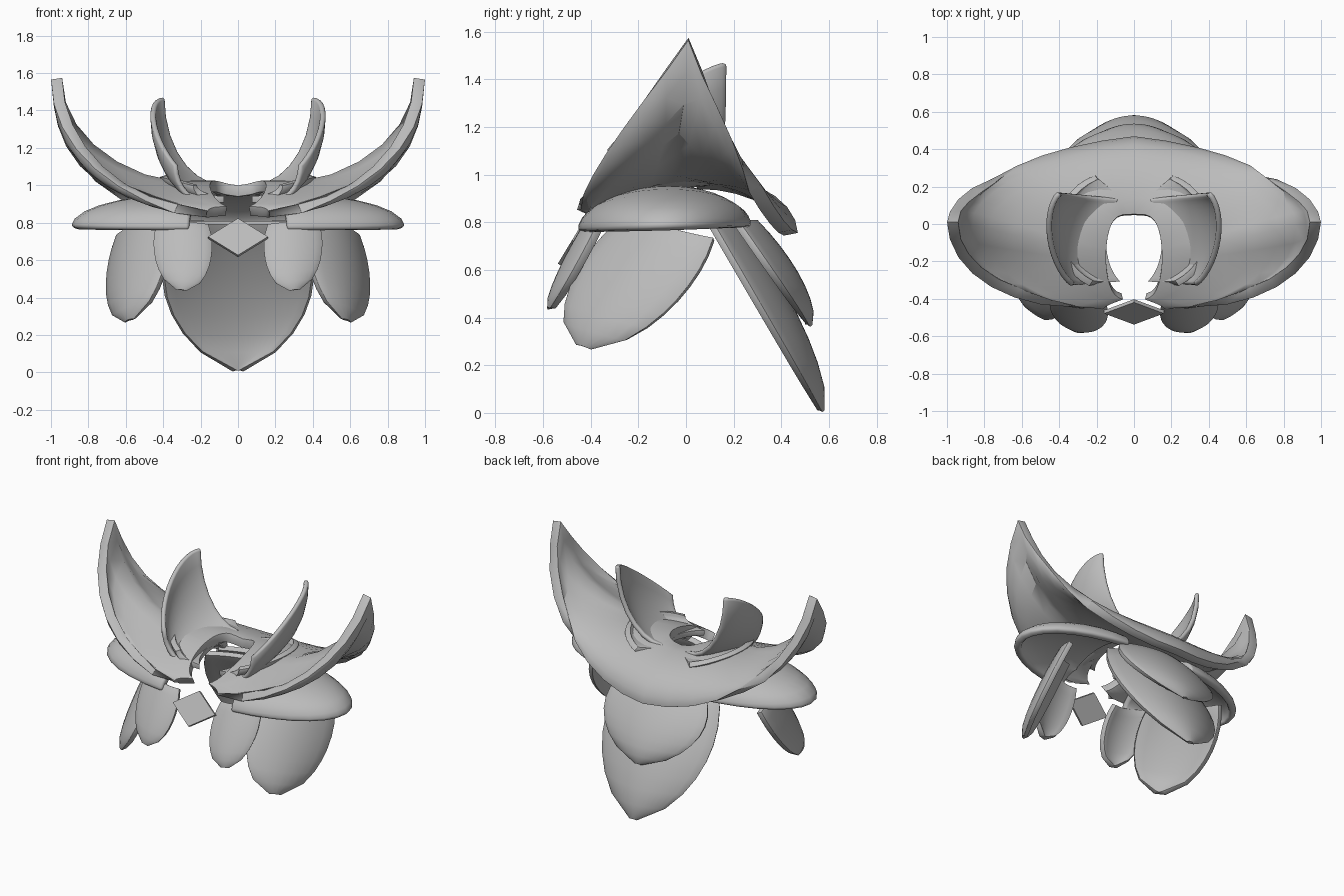
import bpy
import math
from mathutils import Vector

cube = bpy.data.objects.get("Cube")
if cube:
    bpy.data.objects.remove(cube)

grey = bpy.data.materials.new("plain_grey")
grey.use_nodes = True
colour = (0.5, 0.5, 0.5, 1)
grey.diffuse_color = colour
grey.node_tree.nodes["Principled BSDF"].inputs["Base Color"].default_value = colour


def finish(obj):
    """Give a part its colour and smooth shading with sharp edges kept."""
    obj.data.materials.append(grey)
    bpy.ops.object.select_all(action="DESELECT")
    obj.select_set(True)
    bpy.context.view_layer.objects.active = obj
    bpy.ops.object.shade_smooth_by_angle(angle=math.radians(50))


def shell(name, rows, thickness):
    """Skin rows of points, mirror them to the other side and thicken."""
    count = len(rows[0])
    verts = [point for row in rows for point in row]
    faces = []
    for r in range(len(rows) - 1):
        for i in range(count - 1):
            first = r * count + i
            faces.append((first, first + 1, first + count + 1, first + count))
    mesh = bpy.data.meshes.new(name)
    mesh.from_pydata(verts, [], faces)
    obj = bpy.data.objects.new(name, mesh)
    bpy.context.collection.objects.link(obj)
    mirror = obj.modifiers.new("mirror", "MIRROR")
    mirror.use_clip = True
    solid = obj.modifiers.new("solid", "SOLIDIFY")
    solid.thickness = thickness
    solid.offset = 0
    rim = obj.modifiers.new("rim", "BEVEL")
    rim.width = thickness * 0.4
    rim.segments = 2
    rim.angle_limit = math.radians(60)
    finish(obj)


def bowl(name, start, end, inner, outer, thickness, ribs=14, steps=7):
    """Elliptical ribs fanned around the neck, from back to front in degrees."""
    rows = []
    for r in range(ribs + 1):
        turn = math.radians(start + (end - start) * r / ribs)
        sine, cosine = math.sin(turn), math.cos(turn)
        a, b = Vector(inner(sine, cosine)), Vector(outer(sine, cosine))
        row = []
        for i in range(steps + 1):
            arc = math.pi / 2 * i / steps
            point = a.lerp(b, math.sin(arc))
            point.z = a.z + (b.z - a.z) * (1 - math.cos(arc))
            row.append(point)
        rows.append(row)
    shell(name, rows, thickness)


def leaf(name, base, tip, side, bow, thickness, taper=0.5, steps=8):
    """Cupped petal, widest a third of the way from base to tip."""
    base, tip, side, bow = map(Vector, (base, tip, side, bow))
    first = -1 if base.x else 0
    rows = []
    for r in range(steps + 1):
        s = r / steps
        width = (1 - ((s - 0.35) / 0.655) ** 2) ** taper
        row = []
        for i in range(steps + 1):
            t = first + (1 - first) * i / steps
            row.append(base.lerp(tip, s) + width * (side * t + bow * (1 - t * t)))
        rows.append(row)
    shell(name, rows, thickness)


# Main collar, rising to a pointed wing on each side
bowl("collar_wings", 0, 170,
     lambda s, c: (0.15 * s ** 0.5, 0.22 * c - 0.17, 0.91 + 0.06 * (c + s)),
     lambda s, c: (0.97 * s, 0.01 + 0.43 * c - 0.1 * abs(s * c),
                   1.57 - 0.78 * abs(c) - 0.04 * c),
     0.06, ribs=17)

# Upright inner horns beside the neck
bowl("inner_horns", 25, 155,
     lambda s, c: (0.11 + 0.04 * s - 0.05 * c, 0.25 * c - 0.09, 0.95 + 0.05 * c),
     lambda s, c: (0.3 + 0.15 * s + 0.04 * c, 0.27 * c - 0.08,
                   1.25 + 0.2 * c + 0.09 * s), 0.03)

# Low dishes under the horns
bowl("inner_dishes", 25, 150,
     lambda s, c: (0.15 * s, 0.25 * c - 0.09, 0.95 + 0.03 * c),
     lambda s, c: (0.4 * s ** 0.8, 0.32 * c - 0.04, 0.95 + 0.1 * s), 0.035)

# Flat shoulder plates under the wings
bowl("shoulder_plates", 12, 168,
     lambda s, c: (0.24, 0.23 * c - 0.07, 0.84 + 0.09 * s),
     lambda s, c: (0.1 + 0.77 * s, 0.35 * c - 0.09, 0.77 + 0.01 * c), 0.05)

# Hanging petals at the front and sides
leaf("front_petals", (0.29, -0.37, 0.8), (0.3, -0.56, 0.44),
     (0.15, 0.03, 0.02), (0, -0.04, 0), 0.035)
leaf("side_petals", (0.5, -0.06, 0.78), (0.57, -0.42, 0.28),
     (0.16, 0.21, -0.06), (0.05, -0.05, 0), 0.035)

# Layered petals down the back
leaf("lower_back_petal", (0, 0.1, 0.8), (0, 0.56, 0.01),
     (0.4, 0, 0), (0, 0.13, 0), 0.03, taper=0.7)
leaf("upper_back_petal", (0, 0.21, 0.8), (0, 0.51, 0.37),
     (0.37, 0, 0), (0, 0.1, 0), 0.03, taper=0.7)

# Diamond clasp at the throat
bpy.ops.mesh.primitive_cylinder_add(vertices=4, radius=1, depth=0.02,
                                    location=(0, -0.47, 0.72),
                                    rotation=(math.radians(59), 0, 0))
clasp = bpy.context.object
clasp.name = "throat_diamond"
clasp.scale = (0.16, 0.115, 1)
finish(clasp)
